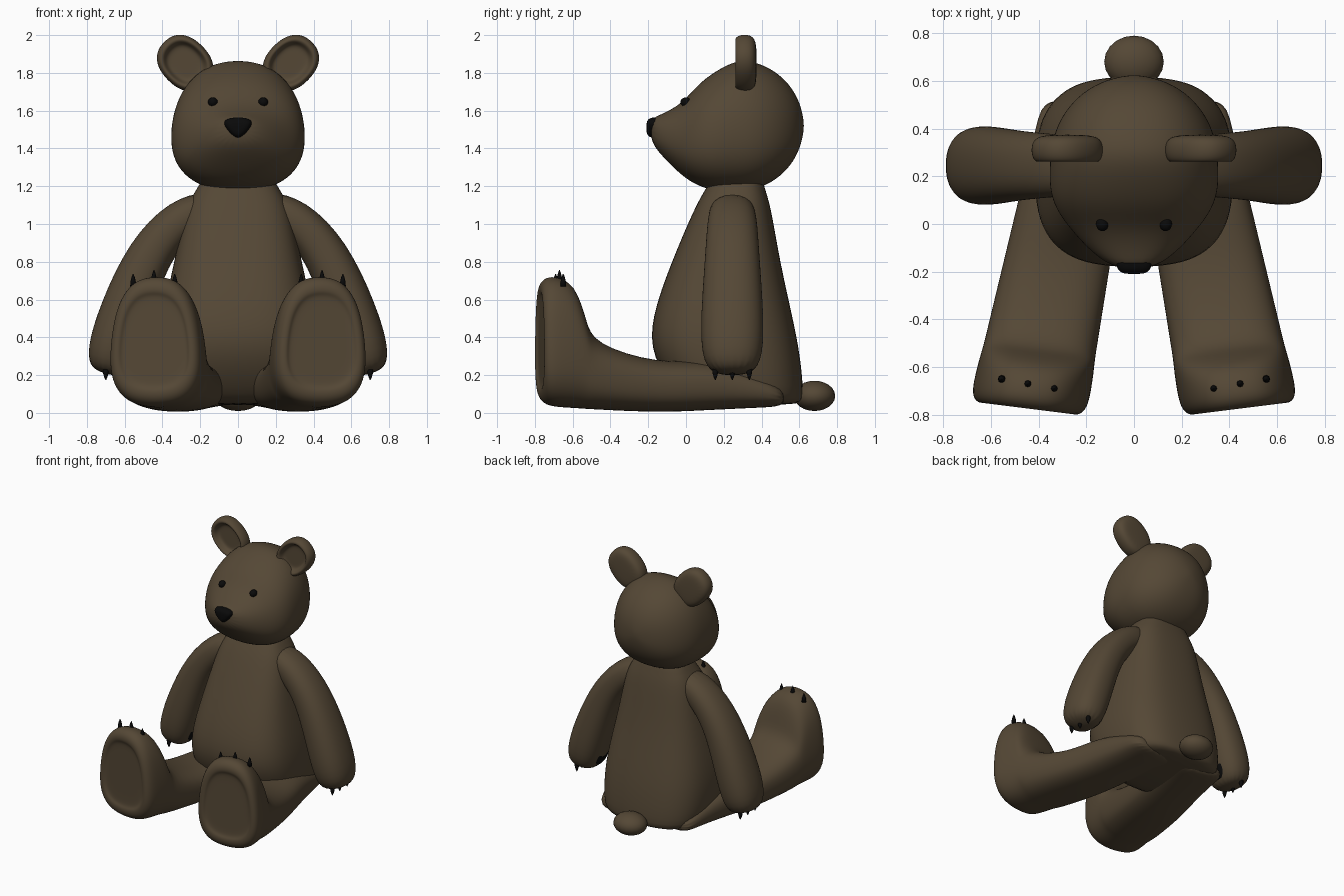
import bpy, bmesh
from math import cos, sin, pi, copysign, sqrt
from mathutils import Vector

default_cube = bpy.data.objects.get("Cube")
if default_cube:
    bpy.data.objects.remove(default_cube)


def make_material(name, colour):
    material = bpy.data.materials.new(name)
    material.use_nodes = True
    material.diffuse_color = colour
    shader = material.node_tree.nodes["Principled BSDF"]
    shader.inputs["Base Color"].default_value = colour
    shader.inputs["Roughness"].default_value = .9
    return material


fur = make_material("brown_fur", (.09, .064, .036, 1))
black = make_material("black", (.003, .003, .003, 1))


def finish(name, bm, material, subdivisions):
    """Turn a bmesh into a smooth shaded object."""
    bmesh.ops.recalc_face_normals(bm, faces=bm.faces)
    mesh = bpy.data.meshes.new(name)
    bm.to_mesh(mesh)
    bm.free()
    mesh.materials.append(material)
    part = bpy.data.objects.new(name, mesh)
    bpy.context.collection.objects.link(part)
    for polygon in mesh.polygons:
        polygon.use_smooth = True
    if subdivisions:
        modifier = part.modifiers.new("Subdivision", 'SUBSURF')
        modifier.levels = modifier.render_levels = subdivisions


def signed_power(value, exponent):
    return copysign(abs(value) ** exponent, value)


def ring(centre, across, up, power=2.3, taper=0, sides=20):
    """Superellipse cross-section; taper narrows it towards the top."""
    centre, across, up = Vector(centre), Vector(across), Vector(up)
    points = []
    for i in range(sides):
        angle = 2 * pi * i / sides
        p = signed_power(cos(angle), 2 / power)
        q = signed_power(sin(angle), 2 / power)
        points.append(centre + across * p * (1 - taper * q) + up * q)
    return points


def upright_ring(x, y, bottom, top, half_width, **shape):
    """Cross-section facing the front, given by its bottom and top heights."""
    centre = (x, y, (bottom + top) / 2)
    return ring(centre, (half_width, 0, 0), (0, 0, (top - bottom) / 2), **shape)


def loft(name, rings, material=fur, subdivisions=2):
    """Skin a row of cross-sections and close both ends."""
    bm = bmesh.new()
    loops = [[bm.verts.new(point) for point in points] for points in rings]
    for lower, upper in zip(loops, loops[1:]):
        for i in range(len(lower)):
            bm.faces.new((lower[i - 1], lower[i], upper[i], upper[i - 1]))
    bm.faces.new(loops[0])
    bm.faces.new(loops[-1])
    finish(name, bm, material, subdivisions)


def ball(name, centre, size, material):
    bm = bmesh.new()
    bmesh.ops.create_uvsphere(bm, u_segments=20, v_segments=12, radius=1)
    bmesh.ops.scale(bm, vec=size, verts=bm.verts)
    bmesh.ops.translate(bm, vec=centre, verts=bm.verts)
    finish(name, bm, material, subdivisions=0)


def claw(name, x, y, z, height, radius=.016):
    """Curved cone; a negative height points it down."""
    rings = []
    for t in (0, .4, .7, .95):
        r = radius * (1 - t * t)
        rings.append(ring((x, y, z + height * t), (r, 0, 0), (0, r, 0), sides=8))
    loft(name, rings, black, subdivisions=0)


# Torso: height, front, back, half width
torso_rings = []
for z, front, back, width in ((.04, .05, .6, .32), (.07, -.04, .63, .4),
                              (.3, -.19, .61, .43), (.5, -.19, .57, .41),
                              (.8, -.08, .5, .34), (1.1, .05, .45, .28),
                              (1.18, .1, .42, .22), (1.27, .15, .4, .18)):
    centre = (0, (front + back) / 2, z)
    half_depth = (back - front) / 2
    torso_rings.append(ring(centre, (width, 0, 0), (0, half_depth, 0), power=2.8))
loft("torso", torso_rings)

# Head: muzzle sections, then a round skull behind them
head_rings = []
for y, bottom, top, width in ((-.19, 1.44, 1.56, .07), (-.13, 1.36, 1.58, .17),
                              (-.02, 1.25, 1.64, .27), (.06, 1.2, 1.74, .33),
                              (.15, 1.17, 1.81, .36)):
    head_rings.append(upright_ring(0, y, bottom, top, width, taper=.08))
skull_height, skull_radius = 1.52, .355
for step in range(7):
    angle = step / 4
    r = skull_radius * cos(angle)
    y = .27 + skull_radius * sin(angle)
    head_rings.append(upright_ring(0, y, skull_height - r, skull_height + r, r, taper=.1))
loft("head", head_rings)

# Nose: wide on top, narrow below
nose_rings = []
for y, size in ((-.12, .9), (-.17, 1.1), (-.2, .9), (-.21, .5)):
    half = .053 * size
    nose_rings.append(upright_ring(0, y, 1.51 - half, 1.51 + half, half * 1.2, taper=-.5))
loft("nose", nose_rings, black)

ball("tail", (0, .68, .09), (.125, .11, .08), fur)

# Arm joints from shoulder to hand: x, height, half thickness
arm_path = ((.12, 1.1, .09), (.3, 1.04, .11), (.475, .85, .12),
            (.6, .53, .14), (.67, .3, .14), (.69, .2, .09))
arm_y = .245

# Leg tops from hip to toes, then the sole with its sunken panel
leg_tops = ((.52, .12), (.4, .2), (.1, .29), (-.15, .26), (-.5, .37),
            (-.54, .5), (-.59, .69), (-.7, .73))
sole_steps = ((-.75, .96), (-.775, .86), (-.775, .74), (-.76, .7), (-.76, .5))
foot_top = leg_tops[-1][1]

# Ear depth and scale from back to hollow front
ear_steps = ((.375, .6), (.36, .9), (.33, 1), (.29, 1),
             (.26, .9), (.26, .75), (.3, .65), (.3, .4))


def arm_rings(side):
    rings = []
    last = len(arm_path) - 1
    for i, (x, z, thickness) in enumerate(arm_path):
        before, after = arm_path[max(i - 1, 0)], arm_path[min(i + 1, last)]
        along = Vector((after[0] - before[0], 0, after[1] - before[1])).normalized()
        across = Vector((-along.z * side, 0, along.x)) * thickness
        rings.append(ring((side * x, arm_y, z), across, (0, thickness * 1.2, 0)))
    return rings


def palm_rings(side):
    """Thin oval pad on the inner face of the hand."""
    inward = Vector((-side, 0, -.3)).normalized()
    along = Vector((side * .3, 0, -1)).normalized()
    base = Vector((side * .54, arm_y, .32))
    return [ring(base + inward * offset, along * scale * .1, (0, scale * .08, 0))
            for offset, scale in ((-.03, 1), (0, 1), (.015, .7))]


def leg_ring(side, y, top, scale=1):
    """Legs spread and widen towards the foot, which narrows at the toes."""
    x, width = .29 - y / 5, .215 - y / 25
    bottom = abs(y + .15) / 20
    half = (top - bottom) / 2
    across = Vector((width, side * width / 8, 0)) * scale
    taper = max(0, top - .4) * .45
    return ring((side * x, y, bottom + half), across, (0, 0, half * scale), 2.6, taper)


for side, label in ((1, "left"), (-1, "right")):
    loft(label + "_arm", arm_rings(side))
    loft(label + "_palm_pad", palm_rings(side), black)

    leg_rings = [leg_ring(side, y, top) for y, top in leg_tops]
    leg_rings += [leg_ring(side, y, foot_top, scale) for y, scale in sole_steps]
    loft(label + "_leg", leg_rings)

    # Ear: oval leaning outwards at a diagonal
    long_axis = Vector((side, 0, 1)) / sqrt(2) * .16
    short_axis = Vector((-side, 0, 1)) / sqrt(2) * .13
    loft(label + "_ear", [ring((side * .28, y, 1.852), long_axis * scale, short_axis * scale)
                          for y, scale in ear_steps])

    ball(label + "_eye", (side * .133, 0, 1.645), (.026, .03, .025), black)

    # Three claws on each foot and hand
    for i, place in zip((-1, 0, 1), ("inner", "middle", "outer")):
        toe_x, toe_z = .445 + i * .11, .69 - abs(i) * .02
        claw(f"{label}_{place}_toe_claw", side * toe_x, -.67 + i * .02, toe_z, .07)
        claw(f"{label}_{place}_finger_claw", side * .7, arm_y + i * .09, .23, -.06)
